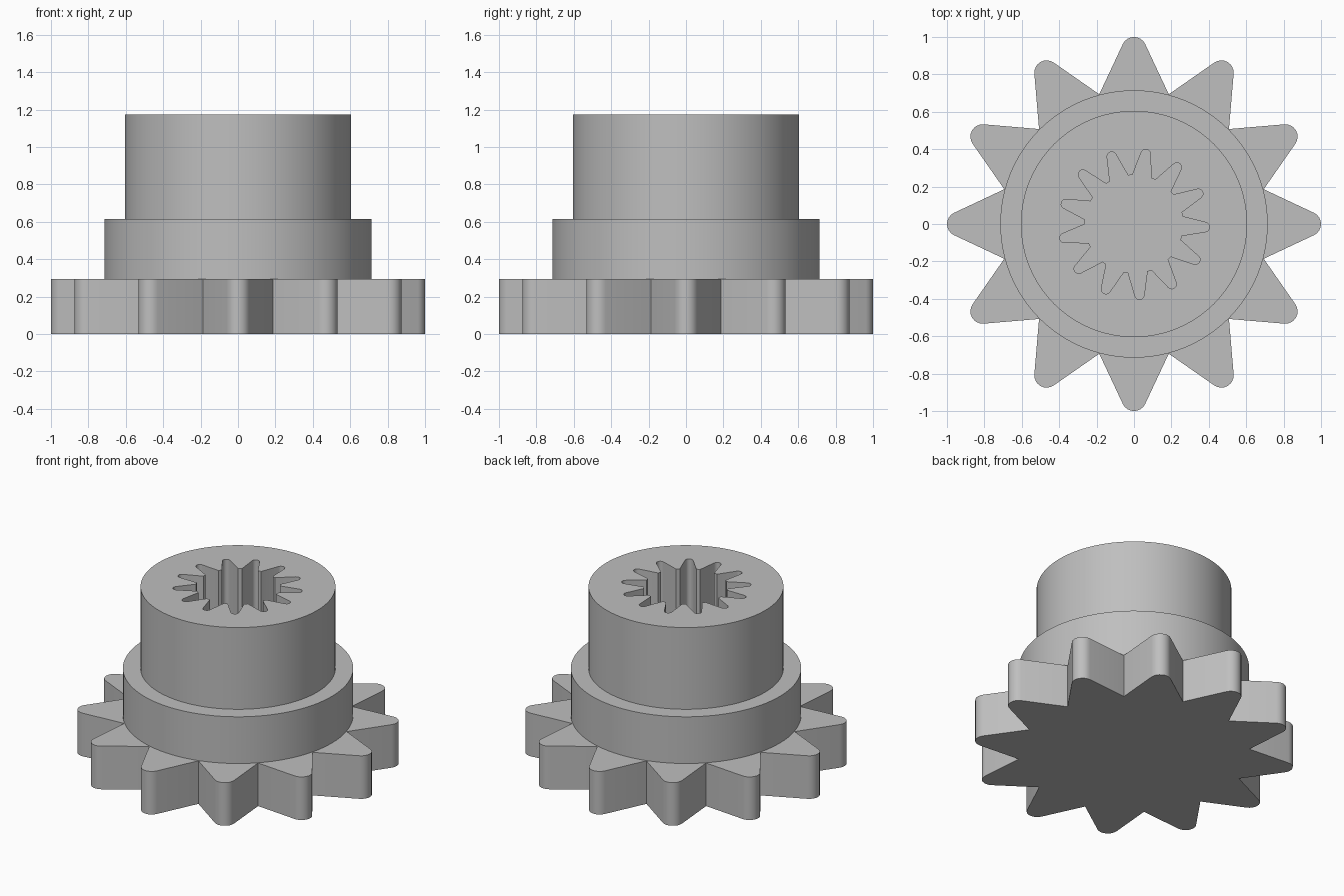
import bpy
import bmesh
from math import sin, cos, tau, radians, asin, acos
from mathutils import Vector

cube = bpy.data.objects.get("Cube")
if cube:
    bpy.data.objects.remove(cube, do_unlink=True)

steel = bpy.data.materials.new("steel_grey")
steel.use_nodes = True
grey = (0.52, 0.52, 0.52, 1)
steel.diffuse_color = grey
steel.node_tree.nodes["Principled BSDF"].inputs["Base Color"].default_value = grey


def polar(r, a):
    return Vector((r * cos(a), r * sin(a)))


def circle(r, n=96):
    return [polar(r, tau * i / n) for i in range(n)]


def rounded_teeth(count, root_r, tip_r, fillet, start, root_half=0.0, steps=8):
    """Closed outline of tapering teeth with round tips; root_half is the
    half angle of the flat land between two teeth."""
    pitch = tau / count
    centre_r = tip_r - fillet
    root = polar(root_r, -pitch / 2 + root_half)
    # Tangent angle from the root point to the tip circle
    to_root = root - Vector((centre_r, 0))
    spread = acos(fillet / to_root.length)
    tangent = acos(to_root.x / to_root.length) - spread
    outline = []
    for k in range(count):
        a = start + k * pitch
        axis = polar(centre_r, a)
        outline.append(polar(root_r, a - pitch / 2 + root_half))
        outline += [axis + polar(fillet, a - tangent + 2 * tangent * i / steps)
                    for i in range(steps + 1)]
        if root_half > 0:
            outline.append(polar(root_r, a + pitch / 2 - root_half))
    return outline


def prism(name, loops, z0, z1, floor=False):
    """Extruded outline; a second loop becomes a hole."""
    bm = bmesh.new()
    rims = []
    for loop in loops:
        vs = [bm.verts.new((p.x, p.y, z1)) for p in loop]
        rims += [bm.edges.new((v, vs[(i + 1) % len(vs)])) for i, v in enumerate(vs)]
    bmesh.ops.triangle_fill(bm, edges=rims, use_beauty=True, normal=(0, 0, 1))
    walls = bmesh.ops.extrude_edge_only(bm, edges=rims)["geom"]
    low = [g for g in walls if isinstance(g, bmesh.types.BMVert)]
    low_edges = [g for g in walls if isinstance(g, bmesh.types.BMEdge)]
    for v in low:
        v.co.z = z0
    if floor:
        bmesh.ops.triangle_fill(bm, edges=low_edges, use_beauty=True, normal=(0, 0, -1))
    bmesh.ops.recalc_face_normals(bm, faces=bm.faces)
    # Keep the top cap facing up
    top = max(bm.faces, key=lambda f: f.calc_center_median().z)
    if top.normal.z < 0:
        bmesh.ops.reverse_faces(bm, faces=bm.faces)
    mesh = bpy.data.meshes.new(name)
    bm.to_mesh(mesh)
    bm.free()
    mesh.materials.append(steel)
    obj = bpy.data.objects.new(name, mesh)
    bpy.context.collection.objects.link(obj)
    bpy.ops.object.select_all(action='DESELECT')
    obj.select_set(True)
    bpy.context.view_layer.objects.active = obj
    bpy.ops.object.shade_smooth_by_angle(angle=radians(30))
    return obj


GEAR_TOP, FLANGE_TOP, BOSS_TOP = 0.295, 0.615, 1.175

# Toothed wheel at the base
prism("sprocket_wheel", [rounded_teeth(12, 0.718, 1.0, 0.066, 0)],
      0, GEAR_TOP, floor=True)

# Plain collar above the wheel
prism("collar", [circle(0.715)], GEAR_TOP, FLANGE_TOP)

# Hub with a splined socket that ends on the collar
splines = rounded_teeth(13, 0.262, 0.405, 0.025, radians(-2.5),
                        root_half=asin(0.012 / 0.262), steps=6)
prism("splined_hub", [circle(0.605), splines], FLANGE_TOP, BOSS_TOP)
